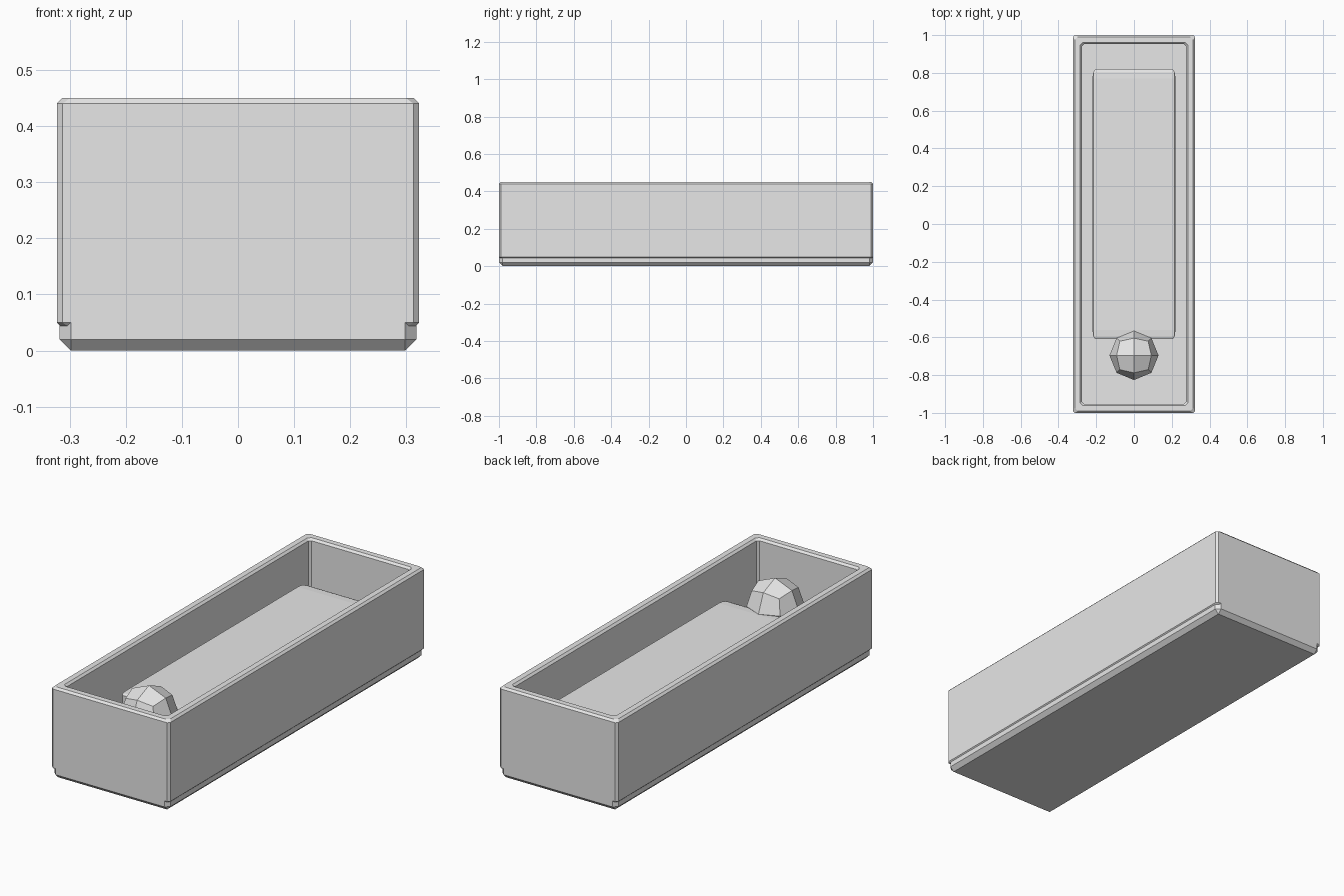
import bpy, bmesh
from mathutils import Matrix

if "Cube" in bpy.data.objects:
    bpy.data.objects.remove(bpy.data.objects["Cube"])

stone = bpy.data.materials.new("grey_stone")
stone.diffuse_color = (0.8, 0.8, 0.8, 1)
stone.use_nodes = True
stone.node_tree.nodes["Principled BSDF"].inputs["Base Color"].default_value = stone.diffuse_color


def finish(name, bm):
    bmesh.ops.recalc_face_normals(bm, faces=bm.faces[:])
    mesh = bpy.data.meshes.new(name)
    bm.to_mesh(mesh)
    bm.free()
    mesh.materials.append(stone)
    obj = bpy.data.objects.new(name, mesh)
    bpy.context.collection.objects.link(obj)
    return obj


def bevel(bm, width, segments=1):
    bmesh.ops.bevel(bm, geom=bm.edges[:], offset=width, segments=segments,
                    profile=0.5, affect='EDGES')


def box(size, center):
    bm = bmesh.new()
    bmesh.ops.create_cube(bm, size=1)
    bmesh.ops.scale(bm, vec=size, verts=bm.verts[:])
    bmesh.ops.translate(bm, vec=center, verts=bm.verts[:])
    return bm


# Base block, which is also the floor inside the walls
bm = box((0.636, 2.0, 0.10), (0, 0, 0.05))
bevel(bm, 0.02)
finish("base", bm)

# Rectangular ring of walls with chamfered edges
bm = bmesh.new()
loops = []
for hx, hy, z in ((0.323, 1.0, 0.04), (0.323, 1.0, 0.45),
                  (0.275, 0.952, 0.45), (0.275, 0.952, 0.04)):
    loops.append([bm.verts.new((sx * hx, sy * hy, z))
                  for sx, sy in ((-1, -1), (1, -1), (1, 1), (-1, 1))])
for i in range(4):
    a, b = loops[i], loops[(i + 1) % 4]
    for j in range(4):
        k = (j + 1) % 4
        bm.faces.new((a[j], a[k], b[k], b[j]))
bevel(bm, 0.01)
finish("walls", bm)

# Long slab inside, with edges softened in proportion to its size
bm = box((1, 1, 1), (0, 0, 0))
bevel(bm, 0.035, 2)
bmesh.ops.scale(bm, vec=(0.44, 1.43, 0.20), verts=bm.verts[:])
bmesh.ops.translate(bm, vec=(0, 0.105, 0.195), verts=bm.verts[:])
finish("body_slab", bm)

# Faceted ball: a cube subdivided once and pushed out to a sphere
bm = box((2, 2, 2), (0, 0, 0))
bmesh.ops.subdivide_edges(bm, edges=bm.edges[:], cuts=1, use_grid_fill=True)
for v in bm.verts:
    v.co = v.co.normalized() * 0.13
bmesh.ops.transform(bm, matrix=Matrix.Translation((0, -0.696, 0.295)), verts=bm.verts[:])
finish("head_ball", bm)
